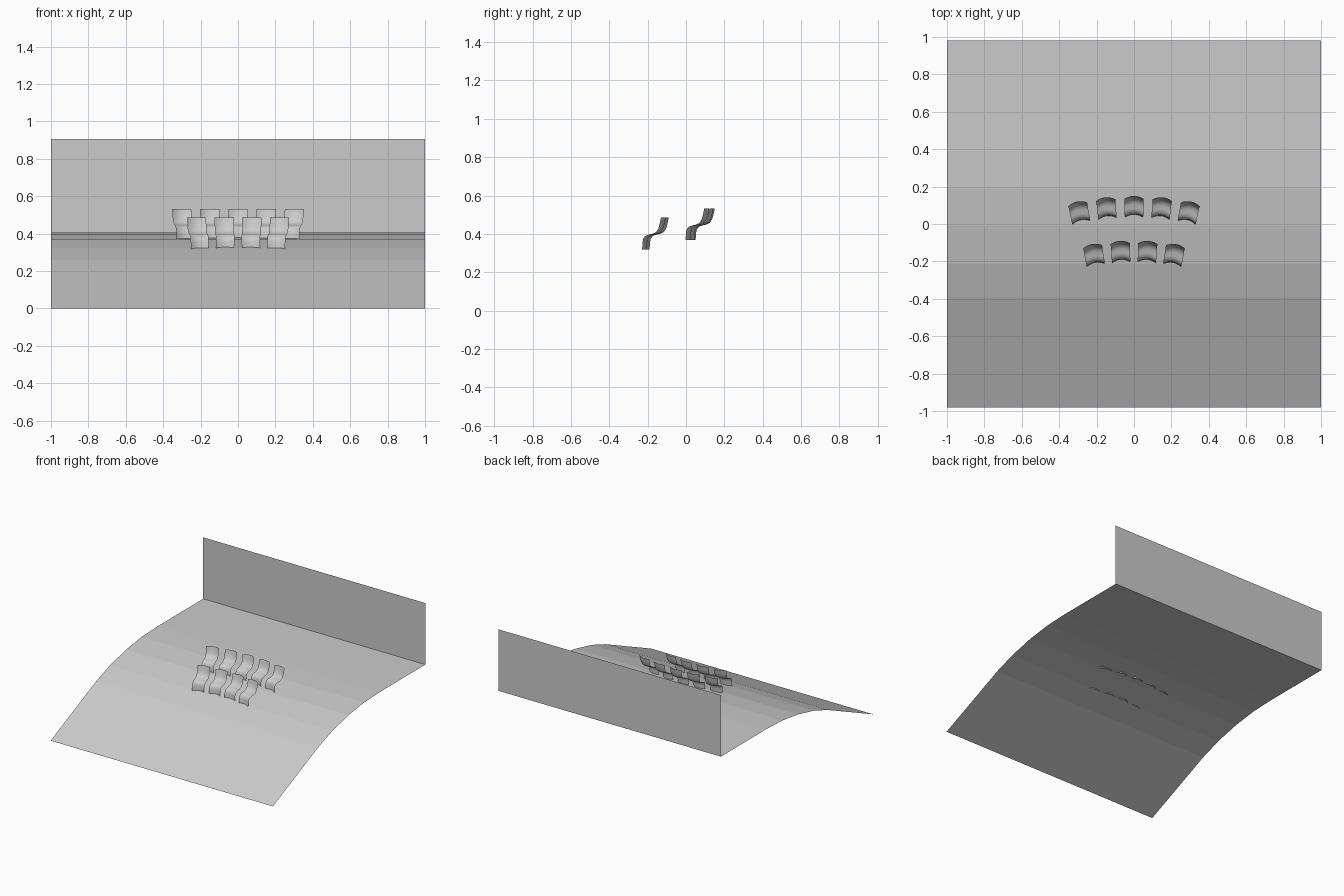
import bpy, math

if "Cube" in bpy.data.objects:
    bpy.data.objects.remove(bpy.data.objects["Cube"])

def add_mesh(name, verts, faces):
    me = bpy.data.meshes.new(name)
    me.from_pydata(verts, [], faces)
    me.update()
    ob = bpy.data.objects.new(name, me)
    bpy.context.collection.objects.link(ob)
    return ob

def grid_faces(rows, cols):
    return [(r * cols + c, r * cols + c + 1, (r + 1) * cols + c + 1, (r + 1) * cols + c)
            for r in range(rows - 1) for c in range(cols - 1)]

# Sloping floor: thin sheet, faceted curve levelling off toward the back
floor_profile = [(-0.98, 0), (-0.393, 0.26), (-0.215, 0.322), (-0.01, 0.37),
                 (0.19, 0.397), (0.388, 0.405), (0.98, 0.405)]
verts = [(x, y, z) for y, z in floor_profile for x in (-1, 1)]
add_mesh("sloped_floor", verts, grid_faces(len(floor_profile), 2))

# Back wall: upright sheet at the rear edge
verts = [(x, 0.98, z) for z in (0.405, 0.905) for x in (-1, 1)]
add_mesh("back_wall", verts, grid_faces(2, 2))

# Seat shell: S profile (y, z) from leg to backrest top, bowed across its width
seat_profile = [(-0.1, 0), (-0.098, 0.035), (-0.094, 0.056), (-0.083, 0.070),
                (-0.065, 0.077), (-0.045, 0.081), (-0.026, 0.090),
                (-0.014, 0.108), (-0.006, 0.135), (0, 0.166)]
COLS, BOW = 9, 0.015
verts = []
for y, z in seat_profile:
    half = 0.048 + 0.004 * z / 0.166
    for c in range(COLS):
        t = 2 * c / (COLS - 1) - 1
        verts.append((half * t, y - BOW * t * t, z))
first = add_mesh("seat", verts, grid_faces(len(seat_profile), COLS))
seat_mesh = first.data
seat_mesh.shade_smooth()
bpy.data.objects.remove(first)

# Rows of seats on arcs facing a common point in front
ARC_CENTRE = -1.4
def seat_row(name, count, spacing, back_y, base_z):
    radius = back_y - ARC_CENTRE
    for i in range(count):
        a = (i - (count - 1) / 2) * spacing / radius
        ob = bpy.data.objects.new(f"{name}_{i + 1}", seat_mesh)
        ob.location = (radius * math.sin(a), ARC_CENTRE + radius * math.cos(a), base_z)
        ob.rotation_euler.z = -a
        bpy.context.collection.objects.link(ob)

seat_row("front_row_seat", 4, 0.150, -0.088, 0.319)
seat_row("back_row_seat", 5, 0.153, 0.150, 0.367)
